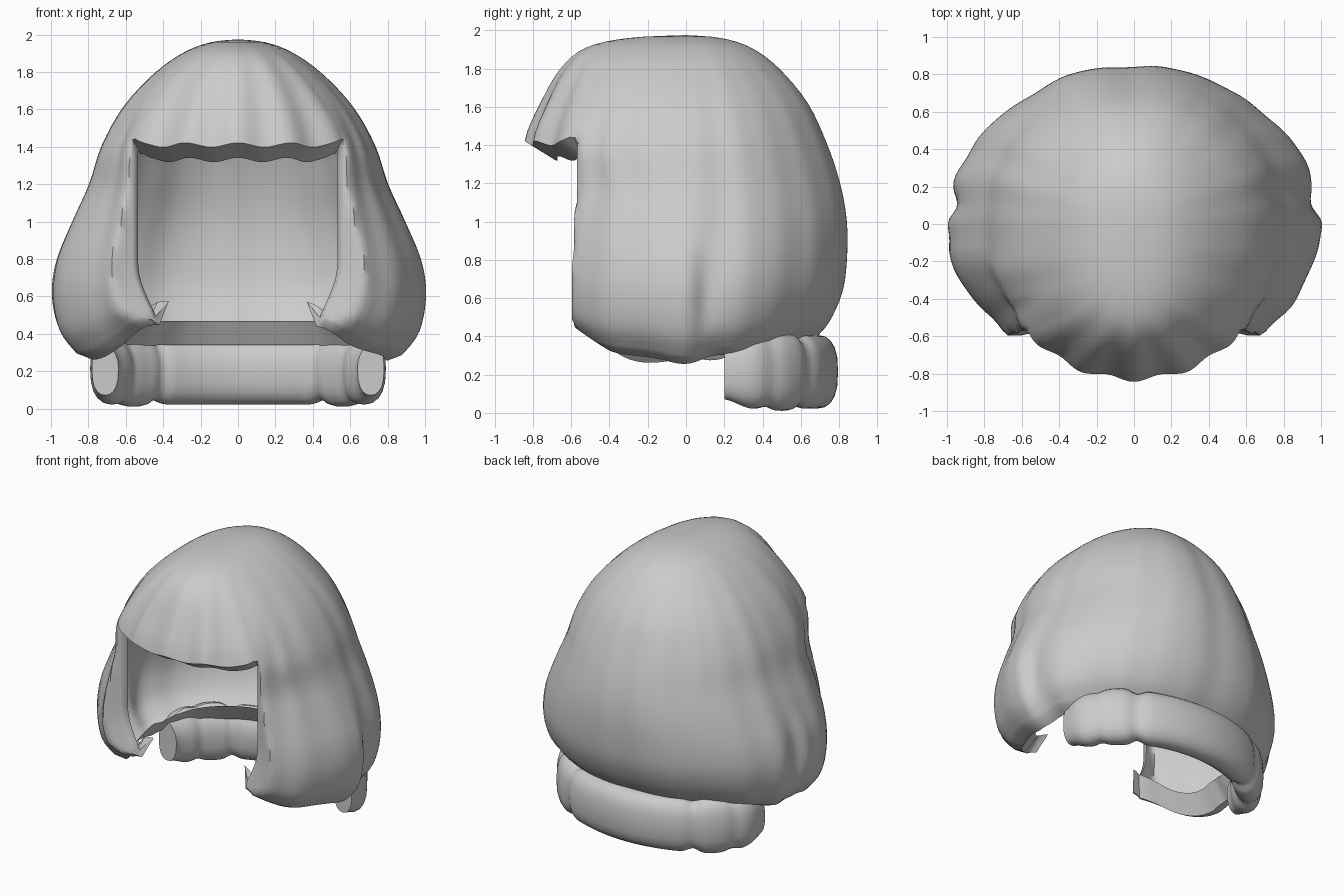
import bpy, bmesh, math

if "Cube" in bpy.data.objects:
    bpy.data.objects.remove(bpy.data.objects["Cube"], do_unlink=True)

grey = bpy.data.materials.new("hair_grey")
grey.use_nodes = True
colour = (0.6, 0.6, 0.6, 1)
grey.diffuse_color = colour
grey.node_tree.nodes["Principled BSDF"].inputs["Base Color"].default_value = colour


def finish(bm, name, angle):
    """Clean the mesh, link it as an object and shade it smooth."""
    bmesh.ops.remove_doubles(bm, verts=bm.verts, dist=0.0005)
    bmesh.ops.recalc_face_normals(bm, faces=bm.faces)
    mesh = bpy.data.meshes.new(name)
    bm.to_mesh(mesh)
    bm.free()
    mesh.materials.append(grey)
    obj = bpy.data.objects.new(name, mesh)
    bpy.context.collection.objects.link(obj)
    bpy.ops.object.select_all(action="DESELECT")
    obj.select_set(True)
    bpy.context.view_layer.objects.active = obj
    bpy.ops.object.shade_smooth_by_angle(angle=math.radians(angle))


def bump(x, centre, width):
    return math.exp(-((x - centre) / width) ** 2)


def ramp(x, low, high):
    t = max(0, min(1, (x - low) / (high - low)))
    return t * t * (3 - 2 * t)


# Hair outline from crown to hem: height, half width, front depth, back depth
KEYS = [
    (1.975, 0, 0, 0), (1.96, .14, .30, .18), (1.91, .28, .52, .34),
    (1.80, .44, .65, .49), (1.62, .61, .75, .64), (1.41, .73, .83, .74),
    (1.2, .80, .83, .81), (1.0, .89, .83, .845), (.8, .97, .83, .845),
    (.62, .995, .83, .82), (.45, .96, .81, .75), (.34, .87, .74, .66),
]
STEP = 4                       # rows between keys
ROWS = STEP * (len(KEYS) - 1)
FRINGE = STEP * 5              # row where the fringe ends
COLS = 180
EDGE = 25                      # column of the face opening's edge
EDGE_DEG = 360 * EDGE / COLS


def outline(row):
    """Catmull-Rom interpolation of the outline keys."""
    k, t = divmod(row / STEP, 1)
    k = int(k)
    p = [KEYS[max(0, min(len(KEYS) - 1, k + d))] for d in (-1, 0, 1, 2)]
    return [max(0, b + t / 2 * (c - a + t * (2*a - 5*b + 4*c - d + t * (3*(b - c) + d - a))))
            for a, b, c, d in zip(*p)]


def strands(deg, z, row):
    """Radial factor for locks, scallops and creases; deg is 0 at the front."""
    side = min(deg, 360 - deg)
    rad = math.radians(deg)
    front = 1 - ramp(side, 46, 54)
    back = ramp(side, 100, 130)
    wave = .008 * math.sin(13 * rad + .6 * z) + .004 * math.sin(23 * rad + 1)
    r = front * .016 * math.cos(16 * rad) + (1 - front) * (1 - .5 * back) * wave
    r += back * .007 * math.cos(9 * rad)
    # Crease between the fringe and the side lock
    r -= .025 * bump(side, 61, 4) * ramp(1.8 - z, 0, .4)
    # Tucked strand low on each side
    low = bump(z, .62, .25)
    r += low * (.012 * bump(side, 91, 4) - .04 * bump(side, 97, 5))
    return 1 + r * ramp(row, 2, FRINGE)


def hair_point(col, row):
    deg = 360 * col / COLS
    side = min(deg, 360 - deg)
    z, wide, front, back = outline(row)
    scale = strands(deg, z, row)
    hem = ramp(row, FRINGE + STEP * 3, ROWS)
    rise = .14 * bump(side, 50, 12) + .03 * ramp(side, 110, 150) - .04 * bump(side, 85, 25)
    wobble = .015 * math.sin(math.radians(deg * 11))
    z += hem * (rise + wobble * (1 - ramp(side, 100, 120)))
    # Wavy fringe hem, lifted at its corners
    wave = .012 * math.cos(math.radians(deg * 16)) * (side < EDGE_DEG)
    z += (wave + .03 * bump(side, EDGE_DEG, 4)) * bump(row, FRINGE, 3)
    turn = side
    # Side locks wrap round to a nearly straight front edge
    if row > FRINGE and EDGE_DEG <= side < 80:
        start = math.degrees(math.asin((.56 - .1 * hem) / wide))
        turn = start + (80 - start) * (side - EDGE_DEG) / (80 - EDGE_DEG)
    s, c = math.sin(math.radians(turn)), math.cos(math.radians(turn))
    if c > 0:
        y = -front * c ** (.8 + .2 * ramp(1.41 - z, 0, .3)) * scale
    else:
        y = -back * c * scale
    if row > FRINGE:
        y = max(y, .04 * bump(side, EDGE_DEG, 4) - .6)
    return (math.copysign(wide * s * scale, 180 - deg), y, z)


def is_hair(col, row):
    """True for grid cells outside the face opening."""
    if not 0 <= row < ROWS:
        return False
    return row < FRINGE or EDGE <= col % COLS < COLS - EDGE


# Hair: a thin shell whose borders turn inward as a lip
bm = bmesh.new()
shell = [[bm.verts.new(hair_point(c, r)) for r in range(ROWS + 1)] for c in range(COLS)]
lips = {}


def lip_vert(col, row, end):
    """Points of the lip: first the turned rim, then its inner end."""
    key = (col, row, end)
    if key not in lips:
        p = shell[col][row].co.copy()
        if row == FRINGE:
            p.y *= .84 if end else .92
            p.x *= .92 if end else .96
            p.z -= .08 if end else .04
        elif row == ROWS:
            p.x *= .8 if end else .91
            p.y *= .8 if end else .91
            p.z += .1 if end else -.03
        else:
            p.x *= .95 if end else .97
            p.y += .05 if end else .01
        lips[key] = bm.verts.new(p)
    return lips[key]


for col in range(COLS):
    nxt = (col + 1) % COLS
    for row in range(ROWS):
        if not is_hair(col, row):
            continue
        bm.faces.new((shell[col][row], shell[nxt][row],
                      shell[nxt][row + 1], shell[col][row + 1]))
        borders = []
        if not is_hair(col, row + 1):
            borders.append(((col, row + 1), (nxt, row + 1)))
        if not is_hair(col - 1, row):
            borders.append(((col, row), (col, row + 1)))
        if not is_hair(col + 1, row):
            borders.append(((nxt, row), (nxt, row + 1)))
        for (c1, r1), (c2, r2) in borders:
            m1, m2 = lip_vert(c1, r1, False), lip_vert(c2, r2, False)
            bm.faces.new((shell[c1][r1], shell[c2][r2], m2, m1))
            bm.faces.new((m1, m2, lip_vert(c2, r2, True), lip_vert(c1, r1, True)))
bmesh.ops.delete(bm, geom=[v for v in bm.verts if not v.link_faces], context="VERTS")
finish(bm, "hair_bob", 50)

# Nape roll: lobed band curving round the back below the hem
bm = bmesh.new()
rings = []
SIDES = 20
for i in range(73):
    deg = -90 + 2.5 * i
    a = math.radians(deg)
    side = abs(deg)
    pinch = bump(side, 40, 4) + .5 * bump(side, 64, 4)
    taper = ramp(side, 72, 92)
    tall = .192 + .012 * bump(side, 52, 14) - .03 * pinch - .05 * taper
    thick = .105 - .02 * pinch - .035 * taper
    cx, cy = .71 * math.sin(a), .2 + .49 * math.cos(a)
    ring = []
    for k in range(SIDES):
        t = 2 * math.pi * k / SIDES
        c, s = math.cos(t), math.sin(t)
        out = thick * math.copysign(abs(c) ** .9, c)
        up = tall * math.copysign(abs(s) ** .75, s)
        if s > 0 and c < 0:      # inner top slopes down under the hair
            up *= 1 + .35 * c
        ring.append(bm.verts.new((cx + out * math.sin(a), cy + out * math.cos(a), .215 + up)))
    rings.append(ring)
for r1, r2 in zip(rings, rings[1:]):
    for k in range(SIDES):
        n = (k + 1) % SIDES
        bm.faces.new((r1[k], r1[n], r2[n], r2[k]))
bm.faces.new(rings[0])
bm.faces.new(rings[-1])
finish(bm, "nape_roll", 45)
